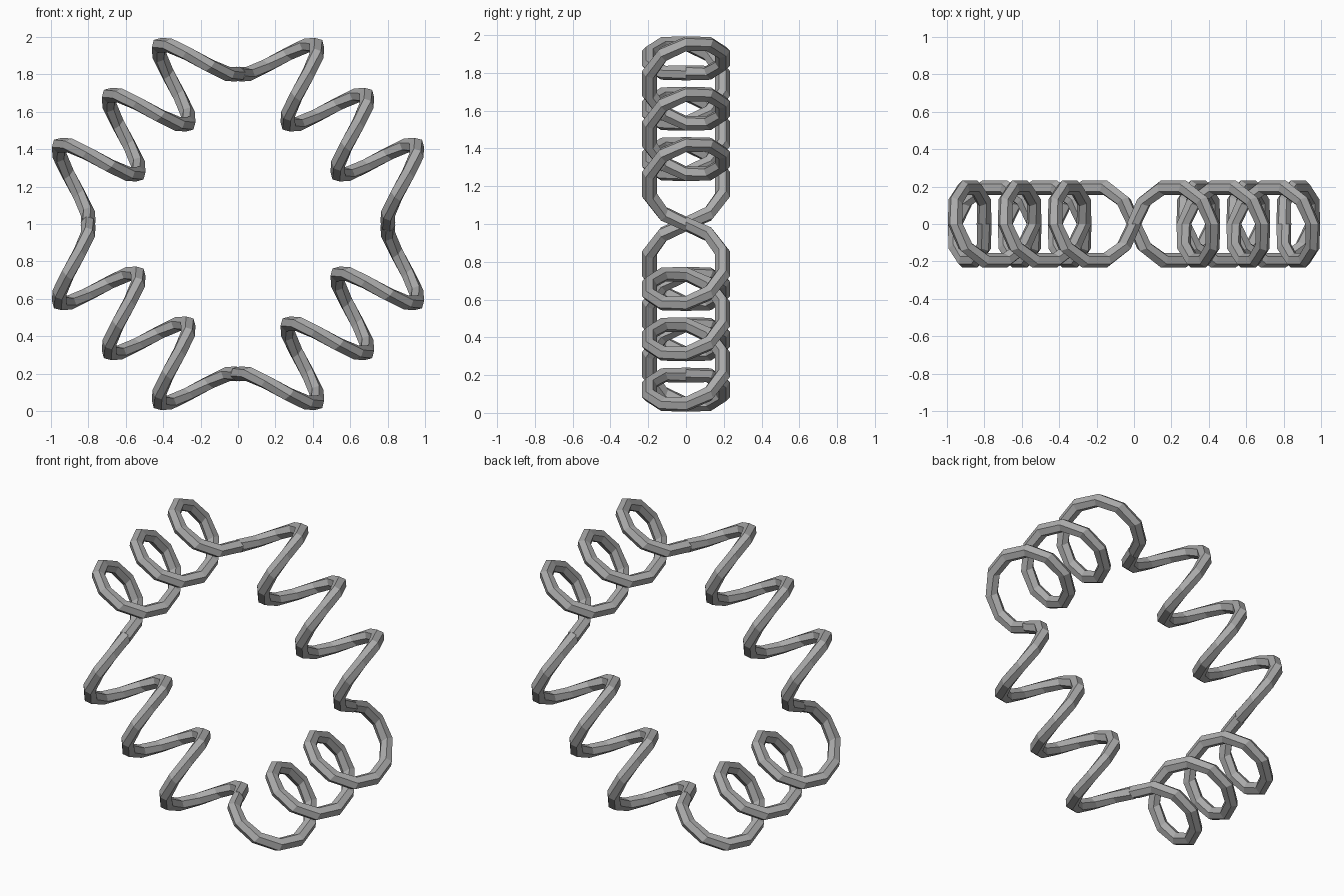
import bpy, bmesh, math
from mathutils import Vector

cube = bpy.data.objects.get("Cube")
if cube:
    bpy.data.objects.remove(cube, do_unlink=True)

TURNS, STEPS, SIDES = 3, 10, 6
RADIUS, TUBE = 0.203, 0.041      # coil radius, wire radius
CORNER = 0.8                     # half diagonal of the diamond frame

steel = bpy.data.materials.new("grey_steel")
steel.use_nodes = True
grey = (0.4, 0.4, 0.4, 1)
steel.diffuse_color = grey
steel.node_tree.nodes["Principled BSDF"].inputs["Base Color"].default_value = grey


def coil(name, quarter):
    """Hexagonal wire wound round one side of the diamond, starting at its inner corner."""
    a = quarter * math.pi / 2
    start = Vector((math.sin(a), 0, math.cos(a))) * CORNER
    end = Vector((math.cos(a), 0, -math.sin(a))) * CORNER
    axis = (end - start).normalized()
    outward = (start + end).normalized()
    back = Vector((0, 1, 0))
    bm = bmesh.new()
    rings = []
    count = TURNS * STEPS
    for i in range(count + 1):
        turn = math.tau * i / STEPS
        radial = -outward * math.cos(turn) + back * math.sin(turn)
        centre = start.lerp(end, i / count) + outward * RADIUS + radial * RADIUS
        ring = []
        for k in range(SIDES):
            s = math.tau * k / SIDES
            offset = radial * math.cos(s) + axis * math.sin(s)
            ring.append(bm.verts.new(centre + offset * TUBE + Vector((0, 0, 1))))
        rings.append(ring)
    for r, q in zip(rings, rings[1:]):
        for k in range(SIDES):
            n = (k + 1) % SIDES
            bm.faces.new((r[k], r[n], q[n], q[k]))
    # Wire end caps
    bm.faces.new(rings[0])
    bm.faces.new(rings[-1])
    bmesh.ops.recalc_face_normals(bm, faces=bm.faces)
    mesh = bpy.data.meshes.new(name)
    bm.to_mesh(mesh)
    bm.free()
    mesh.materials.append(steel)
    bpy.context.collection.objects.link(bpy.data.objects.new(name, mesh))


# Four coils joined corner to corner into a closed frame
for i, side in enumerate(("upper_left", "lower_left", "lower_right", "upper_right")):
    coil(side + "_coil", i)
